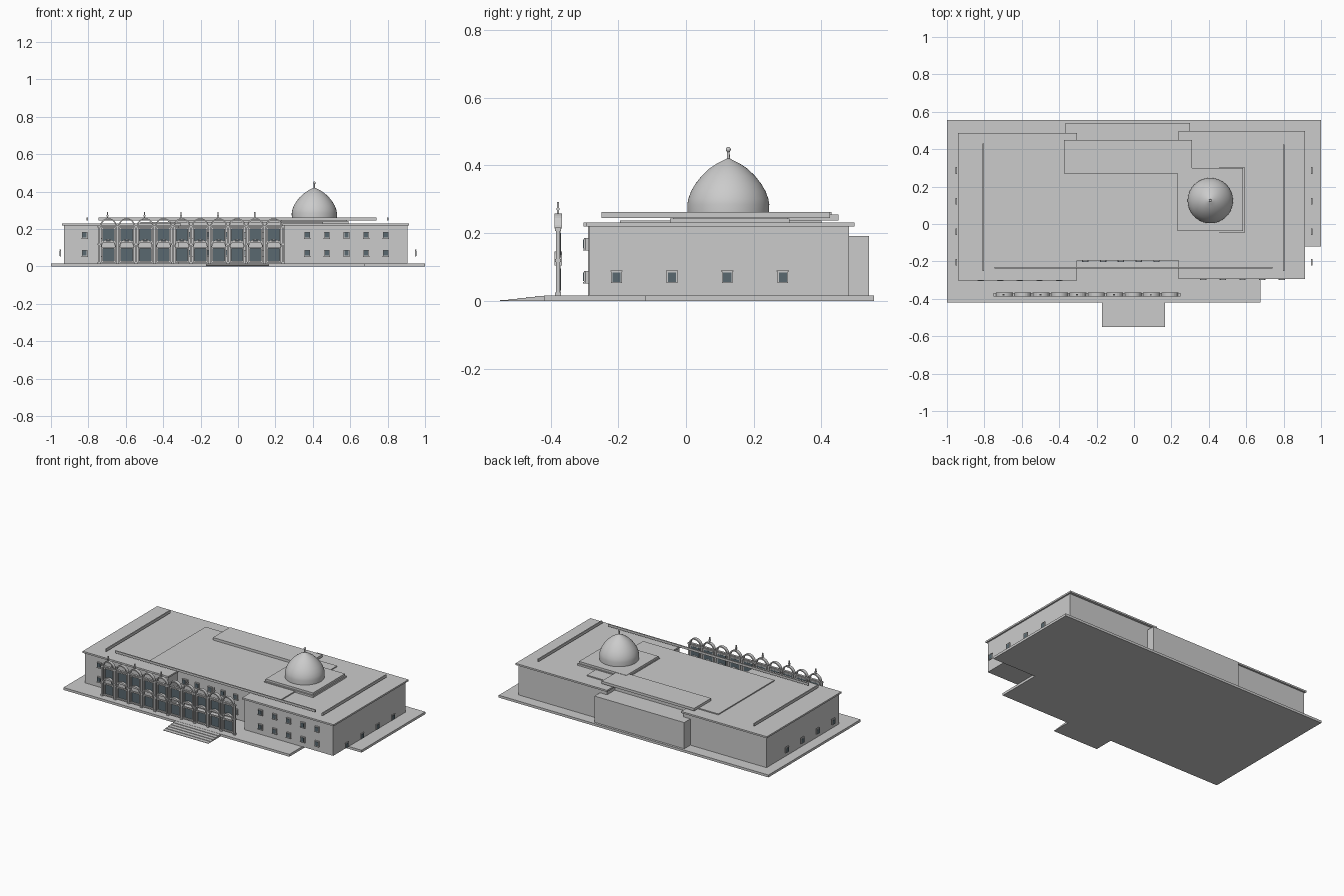
import bpy, bmesh, math

if "Cube" in bpy.data.objects:
    bpy.data.objects.remove(bpy.data.objects["Cube"])


def material(name, rgb):
    m = bpy.data.materials.new(name)
    m.diffuse_color = (*rgb, 1)
    m.use_nodes = True
    m.node_tree.nodes["Principled BSDF"].inputs["Base Color"].default_value = m.diffuse_color
    return m


GLASS = material("dark_glass", (0.10, 0.14, 0.16))


def finish(name, bm, mat=None):
    bmesh.ops.recalc_face_normals(bm, faces=bm.faces)
    me = bpy.data.meshes.new(name)
    bm.to_mesh(me)
    bm.free()
    ob = bpy.data.objects.new(name, me)
    bpy.context.collection.objects.link(ob)
    if mat:
        me.materials.append(mat)
    return ob


def add_box(bm, x0, x1, y0, y1, z0, z1):
    vs = bmesh.ops.create_cube(bm, size=1)["verts"]
    for v in vs:
        v.co.x = x1 if v.co.x > 0 else x0
        v.co.y = y1 if v.co.y > 0 else y0
        v.co.z = z1 if v.co.z > 0 else z0


def box(name, *b, mat=None):
    bm = bmesh.new()
    add_box(bm, *b)
    return finish(name, bm, mat)


def boxes(name, items, mat=None):
    bm = bmesh.new()
    for b in items:
        add_box(bm, *b)
    return finish(name, bm, mat)


def prism(name, outline, z0, z1):
    bm = bmesh.new()
    f = bm.faces.new([bm.verts.new((x, y, z0)) for x, y in outline])
    new = bmesh.ops.extrude_face_region(bm, geom=[f])["geom"]
    bmesh.ops.translate(bm, vec=(0, 0, z1 - z0),
                        verts=[g for g in new if isinstance(g, bmesh.types.BMVert)])
    return finish(name, bm)


def lathe(name, profile, cx, cy, seg=64):
    bm = bmesh.new()
    vs = [bm.verts.new((cx + r, cy, z)) for r, z in profile]
    es = [bm.edges.new(p) for p in zip(vs, vs[1:])]
    bmesh.ops.spin(bm, geom=vs + es, cent=(cx, cy, 0), axis=(0, 0, 1),
                   angle=2 * math.pi, steps=seg, use_duplicate=False)
    bmesh.ops.remove_doubles(bm, verts=bm.verts, dist=1e-5)
    ob = finish(name, bm)
    bpy.ops.object.select_all(action='DESELECT')
    ob.select_set(True)
    bpy.context.view_layer.objects.active = ob
    bpy.ops.object.shade_smooth_by_angle(angle=math.radians(35))
    return ob


def add_arch(bm, cx, cz, r, t, y0, y1, n=12):
    # half ring with a square section
    rings = []
    for i in range(n + 1):
        a = math.pi * i / n
        c, s = math.cos(a), math.sin(a)
        rings.append([bm.verts.new((cx + q * c, y, cz + q * s))
                      for q, y in ((r, y0), (r, y1), (r - t, y1), (r - t, y0))])
    for a, b in zip(rings, rings[1:]):
        for k in range(4):
            bm.faces.new((a[k], a[(k + 1) % 4], b[(k + 1) % 4], b[k]))
    bm.faces.new(rings[0])
    bm.faces.new(rings[-1])


G = 0.016  # top of the plinth

# plinth with cut-away right front corner, and front steps
prism("plinth", [(-1, -0.42), (0.675, -0.42), (0.675, -0.12), (1, -0.12),
                 (1, 0.555), (-1, 0.555)], 0, G)
boxes("front_steps", [(-0.17, 0.165, -0.55 + 0.026 * i, -0.42, 0.003 * i, 0.003 * (i + 1))
                      for i in range(5)])

# wings, centre block and rear block
box("left_wing", -0.93, -0.315, -0.29, 0.475, G, 0.22)
box("left_wing_roof", -0.94, -0.305, -0.303, 0.487, 0.22, 0.231)
box("right_wing", 0.248, 0.905, -0.285, 0.482, G, 0.22)
box("right_wing_roof", 0.237, 0.915, -0.294, 0.498, 0.22, 0.231)
box("centre_block", -0.32, 0.25, -0.19, 0.40, G, 0.226)
box("rear_block", -0.365, 0.30, 0.38, 0.54, G, 0.192)

# stacked roof slabs
box("centre_roof", -0.52, 0.455, -0.195, 0.40, 0.224, 0.238)
box("rear_roof_slab", -0.375, 0.31, 0.27, 0.45, 0.238, 0.255)
box("dome_plate", 0.228, 0.59, -0.048, 0.306, 0.231, 0.243)
box("dome_base", 0.232, 0.583, -0.038, 0.30, 0.243, 0.257)

# thin parapet bars
box("front_parapet", -0.745, 0.74, -0.239, -0.231, 0.247, 0.262)
box("left_parapet", -0.809, -0.801, -0.25, 0.43, 0.245, 0.262)
box("right_parapet", 0.796, 0.804, -0.25, 0.425, 0.245, 0.262)

# pointed dome and finial
lathe("dome", [(0, 0.255), (0.12, 0.255), (0.121, 0.285), (0.118, 0.302), (0.110, 0.324),
               (0.097, 0.346), (0.079, 0.369), (0.057, 0.390), (0.033, 0.406),
               (0.013, 0.416), (0, 0.423)], 0.408, 0.125)
lathe("dome_finial", [(0, 0.41), (0.005, 0.41), (0.004, 0.44)] +
      [(0.0075 * math.sin(a), 0.447 - 0.0075 * math.cos(a))
       for a in (math.pi * k / 8 for k in range(2, 9))], 0.408, 0.125, 16)

# small windows: frame, sill and glass
frames, panes = [], []


def front_window(x, y, z):
    frames.append((x - 0.015, x + 0.015, y - 0.005, y + 0.005, z - 0.016, z + 0.018))
    frames.append((x - 0.017, x + 0.017, y - 0.007, y + 0.005, z - 0.019, z - 0.015))
    panes.append((x - 0.011, x + 0.011, y - 0.007, y, z - 0.012, z + 0.014))


def side_window(s, y, z):
    x = s * 0.95
    frames.append((x - 0.003, x + 0.003, y - 0.016, y + 0.016, z - 0.018, z + 0.02))
    frames.append((x - 0.004, x + 0.004, y - 0.018, y + 0.018, z + 0.016, z + 0.02))
    panes.append((x - 0.0045, x + 0.0045, y - 0.012, y + 0.012, z - 0.014, z + 0.013))


for z in (0.07, 0.167):
    for i in range(5):
        front_window(0.37 + 0.105 * i, -0.292, z)
        front_window(-0.82 + 0.105 * i, -0.297, z)
        front_window(-0.26 + 0.095 * i, -0.196, z)
for s in (-1, 1):
    for y in (-0.205, -0.041, 0.122, 0.286):
        side_window(s, y, 0.07)
boxes("window_frames", frames)
boxes("window_panes", panes, GLASS)

# free-standing front arcade: ten bays on two levels
P, X0, N, YA, YB = 0.0983, -0.693, 10, -0.388, -0.367
bars, glass, finials = [], [], []
arches = bmesh.new()
for i in range(N):
    cx = X0 + P * i
    for z0, z1 in ((0.026, 0.100), (0.132, 0.205)):
        glass.append((cx - 0.031, cx + 0.031, -0.372, -0.369, z0 + 0.004, z1 - 0.004))
        for s in (-1, 1):
            bars.append((cx + s * 0.034 - 0.004, cx + s * 0.034 + 0.004, -0.382, -0.37, z0, z1))
        for z in (z0, z1):
            bars.append((cx - 0.038, cx + 0.038, -0.382, -0.37, z - 0.004, z + 0.004))
    add_arch(arches, cx, 0.105, 0.041, 0.006, YA, YB)
    add_arch(arches, cx, 0.213, 0.045, 0.007, YA, YB)
    bars.append((cx - 0.044, cx + 0.044, -0.385, -0.370, 0.213, 0.219))
    if i % 2 == 0:
        x = cx - 0.004
        finials.append((x - 0.003, x + 0.003, -0.381, -0.375, 0.255, 0.292))
        finials.append((x - 0.005, x + 0.005, -0.383, -0.373, 0.268, 0.275))
finish("arcade_arches", arches)
for i in range(N + 1):
    x = X0 + P * (i - 0.5)
    bars.append((x - 0.005, x + 0.005, -0.384, -0.372, G, 0.218))
    for z in (G, 0.115, 0.207):
        bars.append((x - 0.008, x + 0.008, -0.387, -0.369, z, z + 0.009))
boxes("arcade_frames", bars)
boxes("arcade_glass", glass, GLASS)
boxes("arcade_finials", finials)
